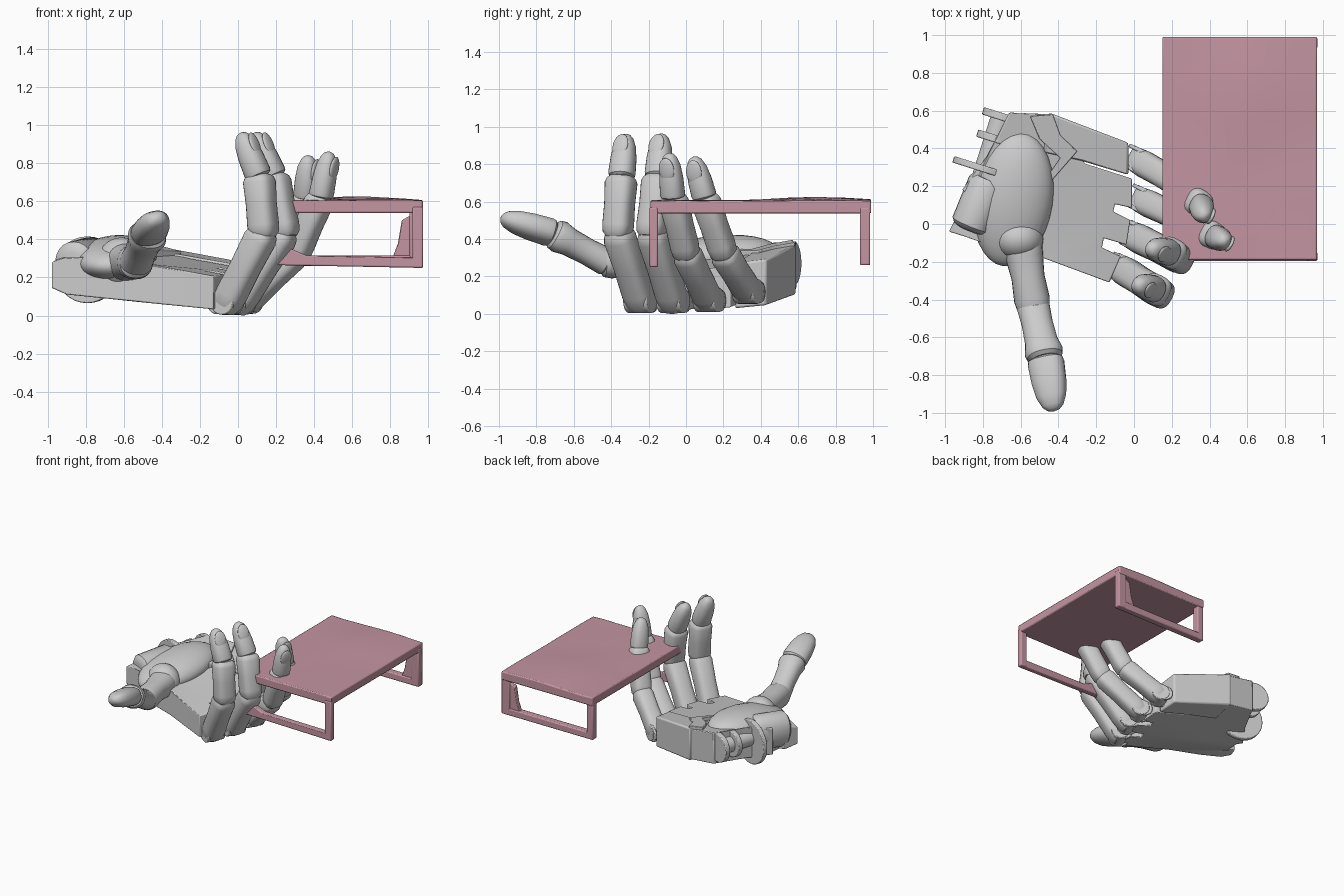
import bpy, bmesh, math, random
from mathutils import Vector, Matrix

if "Cube" in bpy.data.objects:
    bpy.data.objects.remove(bpy.data.objects["Cube"])

random.seed(2)
pink = bpy.data.materials.new("pink")
pink.diffuse_color = (0.55, 0.30, 0.36, 1)
pink.use_nodes = True
pink.node_tree.nodes["Principled BSDF"].inputs["Base Color"].default_value = pink.diffuse_color


def finish(name, bm, mat=None, bevel=0.0, angle=35):
    bmesh.ops.recalc_face_normals(bm, faces=bm.faces)
    me = bpy.data.meshes.new(name)
    bm.to_mesh(me)
    bm.free()
    ob = bpy.data.objects.new(name, me)
    bpy.context.collection.objects.link(ob)
    if mat:
        me.materials.append(mat)
    if bevel:
        m = ob.modifiers.new("bevel", 'BEVEL')
        m.width, m.segments, m.limit_method = bevel, 2, 'ANGLE'
    bpy.ops.object.select_all(action='DESELECT')
    ob.select_set(True)
    bpy.context.view_layer.objects.active = ob
    bpy.ops.object.shade_smooth_by_angle(angle=math.radians(angle))
    return ob


def box(name, lo, hi, mat=None, bevel=0.008):
    bm = bmesh.new()
    bmesh.ops.create_cube(bm, size=1)
    for v in bm.verts:
        v.co = [lo[i] + (v.co[i] + 0.5) * (hi[i] - lo[i]) for i in range(3)]
    return finish(name, bm, mat, bevel)


def prism(name, outline, low, high, mat=None, bevel=0.0):
    """Closed slab: triangulated flat, then low(x, y) and high(x, y) place both ends."""
    bm = bmesh.new()
    a = [bm.verts.new((*p, 0)) for p in outline]
    b = [bm.verts.new((*p, 1)) for p in outline]
    n = len(a)
    for i in range(n):
        bm.faces.new((a[i], a[(i + 1) % n], b[(i + 1) % n], b[i]))
    caps = [bm.faces.new(a), bm.faces.new(b)]
    bm.normal_update()
    bmesh.ops.triangulate(bm, faces=caps, ngon_method='EAR_CLIP')
    for p, u, v in zip(outline, a, b):
        u.co, v.co = low(*p), high(*p)
    return finish(name, bm, mat, bevel)


def segment(name, a, b, profile, w, d, side, n=24, power=0.7):
    """Loft rounded-box rings from a to b; profile holds (position, scale)."""
    a, b, side = Vector(a), Vector(b), Vector(side)
    u = (b - a).normalized()
    s = (side - u * side.dot(u)).normalized()
    f = u.cross(s)
    bm = bmesh.new()
    rings = []
    for t, k in profile:
        ring = []
        for i in range(n):
            c, q = math.cos(2 * math.pi * i / n), math.sin(2 * math.pi * i / n)
            x = math.copysign(abs(c) ** power, c) * w * k / 2
            y = math.copysign(abs(q) ** power, q) * d * k / 2
            ring.append(bm.verts.new(a + (b - a) * t + s * x + f * y))
        rings.append(ring)
    for r, q in zip(rings, rings[1:]):
        for i in range(n):
            bm.faces.new((r[i], r[(i + 1) % n], q[(i + 1) % n], q[i]))
    bm.faces.new(rings[0])
    bm.faces.new(rings[-1])
    return finish(name, bm)


def disc(name, centre, axis, radius, thick):
    bm = bmesh.new()
    bmesh.ops.create_cone(bm, cap_ends=True, segments=32, radius1=radius, radius2=radius, depth=thick)
    rot = Vector(axis).to_track_quat('Z', 'Y').to_matrix().to_4x4()
    bm.transform(Matrix.Translation(centre) @ rot)
    return finish(name, bm, bevel=0.006)


def ellipsoid(name, centre, radii, z_axis=(0, 0, 1)):
    bm = bmesh.new()
    bmesh.ops.create_uvsphere(bm, u_segments=28, v_segments=16, radius=1)
    rot = Vector(z_axis).to_track_quat('Z', 'Y').to_matrix().to_4x4()
    bm.transform(Matrix.Translation(centre) @ rot @ Matrix.Diagonal((*radii, 1)))
    return finish(name, bm, angle=60)


# Palm: a cupped slab with slots between the knuckles
def bottom(x, y):
    return Vector((x, y, 0.02 - 0.10 * x + max(0, y - 0.1) * 0.10 + 0.35 * max(0, -0.9 - x)))


def top(x, y):
    return Vector((x, y, 0.19 + 0.12 * (y + 0.3) - 0.14 * x - 0.5 * max(0, -0.82 - x)))


palm = [(-0.98, -0.04), (-0.90, -0.065), (-0.74, -0.12), (-0.48, -0.18), (-0.13, -0.31), (-0.07, -0.17),
        (-0.17, -0.125), (-0.16, -0.075), (-0.04, -0.11), (-0.02, 0.02), (-0.11, 0.065), (-0.10, 0.105),
        (-0.01, 0.085), (-0.01, 0.24), (-0.26, 0.32), (-0.42, 0.58), (-0.66, 0.59), (-0.78, 0.36),
        (-0.91, 0.18), (-0.87, 0.15), (-0.87, 0.05), (-0.93, 0.06)]
prism("palm", palm, bottom, top, bevel=0.006)
prism("little_finger_palm_bar", [(-0.45, 0.59), (-0.48, 0.38), (-0.28, 0.335), (-0.03, 0.26), (-0.03, 0.43)],
      lambda x, y: bottom(x, y) - Vector((0, 0, 0.01)),
      lambda x, y: top(x, y) + Vector((0, 0, 0.01)), bevel=0.012)
prism("palm_hook_plate", [(-0.55, 0.57), (-0.43, 0.58), (-0.39, 0.47), (-0.30, 0.385), (-0.44, 0.225),
                          (-0.46, 0.25), (-0.39, 0.35), (-0.50, 0.45)],
      lambda x, y: top(x, y) - Vector((0, 0, 0.02)),
      lambda x, y: top(x, y) + Vector((0, 0, 0.025)), bevel=0.005)

# Thumb mound and wrist
ellipsoid("thumb_mound", (-0.64, 0.13, 0.30), (0.21, 0.115, 0.36), (0.15, 1, 0.13))
segment("wrist_barrel", (-0.87, -0.03, 0.25), (-0.76, 0.24, 0.28),
        [(0, 0.6), (0.03, 0.85), (0.1, 1), (0.9, 1), (1, 0.85)], 0.22, 0.27, (1, -0.4, 0), power=0.9)
across = (0.3, 0.95, 0)
disc("wrist_large_disc", (-0.79, 0.29, 0.24), across, 0.175, 0.035)
disc("wrist_middle_disc", (-0.73, 0.45, 0.27), across, 0.105, 0.04)
disc("wrist_outer_disc", (-0.69, 0.565, 0.27), across, 0.115, 0.04)
disc("wrist_axle", (-0.75, 0.40, 0.27), across, 0.06, 0.36)

# Fingers: knuckle, two bones, tip and nail
BONE = [(-0.10, 0.72), (-0.02, 0.94), (0.12, 1), (0.5, 0.97), (0.9, 1.03), (0.98, 0.92), (1.03, 0.7)]
TIP = [(-0.01, 0.75), (0.03, 0.95), (0.10, 1), (0.45, 0.95), (0.72, 0.82), (0.9, 0.58), (0.97, 0.36), (1.0, 0.1)]
side, out = Vector((0.45, 0.87, 0)).normalized(), Vector((0.87, -0.45, 0.1)).normalized()
fingers = {
    "index": [(-0.055, -0.245, 0.07), (0.135, -0.365, 0.44), (0.11, -0.345, 0.73), (0.015, -0.32, 0.96)],
    "middle": [(0.01, -0.07, 0.07), (0.245, -0.185, 0.44), (0.19, -0.15, 0.73), (0.085, -0.13, 0.96)],
    "ring": [(0.05, 0.12, 0.075), (0.31, 0.0, 0.33), (0.435, -0.07, 0.62), (0.48, -0.09, 0.86)],
    "little": [(0.03, 0.33, 0.12), (0.26, 0.20, 0.33), (0.355, 0.10, 0.62), (0.37, 0.04, 0.84)],
}
for name, pts in fingers.items():
    k, p, m, t = map(Vector, pts)
    w = 0.158 if name in ("index", "middle") else 0.145
    disc(name + "_knuckle", k, side, 0.066, w * 0.9)
    for s in (-1, 1):
        disc(name + "_knuckle_plate", k + side * s * w * 0.36 - out * 0.03, side, 0.060, 0.02)
    segment(name + "_lower_bone", k, p, BONE, w, w * 1.0, side)
    segment(name + "_middle_bone", p, m, BONE, w, w * 0.97, side)
    segment(name + "_tip", m, t, TIP, w * 0.90, w * 0.86, side, power=0.85)
    u = (t - m).normalized()
    o = (out - u * out.dot(u)).normalized()
    ellipsoid(name + "_nail", m.lerp(t, 0.66) + o * w * 0.32, (0.045, 0.065, 0.015), o)

# Thumb: ball base, two bones and tip
thumb = [Vector(p) for p in ((-0.60, -0.06, 0.28), (-0.535, -0.43, 0.28), (-0.47, -0.71, 0.43), (-0.425, -0.99, 0.515))]
ellipsoid("thumb_base_ball", (-0.61, -0.08, 0.28), (0.13, 0.11, 0.13))
segment("thumb_lower_bone", thumb[0], thumb[1],
        [(-0.1, 0.9), (0, 1.1), (0.3, 1.0), (0.6, 0.88), (0.92, 0.95), (1.02, 0.88), (1.08, 0.6)],
        0.20, 0.19, (1, 0, 0), power=0.9)
segment("thumb_upper_bone", thumb[1], thumb[2],
        [(-0.1, 0.7), (0, 0.98), (0.35, 0.92), (0.7, 0.98), (0.88, 1.14), (0.97, 1.05), (1.02, 0.8)],
        0.18, 0.155, (1, 0, 0), power=0.9)
segment("thumb_tip", thumb[2], thumb[3], TIP, 0.195, 0.145, (1, 0, 0.3), power=0.85)

# Table top with a slightly uneven surface
bm = bmesh.new()
bmesh.ops.create_cube(bm, size=1)
bmesh.ops.subdivide_edges(bm, edges=bm.edges[:], cuts=7, use_grid_fill=True)
for v in bm.verts:
    x, y, z = 0.56 + 0.82 * v.co.x, 0.40 + 1.18 * v.co.y, 0.57 + 0.065 * v.co.z
    if v.co.z > 0.49:
        z += random.uniform(0, 0.006) + 0.02 * math.exp(-((x - 0.6) ** 2 + (y - 0.7) ** 2) / 0.06)
    v.co = (x, y, z)
finish("table_top", bm, pink, 0.008)

# Table end frames
box("front_right_leg", (0.915, -0.195, 0.25), (0.972, -0.15, 0.57), pink)
back_y = (0.93, 0.985)
for name, x0, x1 in (("back_left_leg", 0.15, 0.205), ("back_right_leg", 0.90, 0.972)):
    box(name, (x0, back_y[0], 0.26), (x1, back_y[1], 0.57), pink)
box("back_rail", (0.15, back_y[0], 0.26), (0.97, back_y[1], 0.315), pink)
prism("back_leg_gusset", [(0.81, 0.30), (0.93, 0.30), (0.93, 0.54), (0.86, 0.50), (0.84, 0.38)],
      lambda x, z: Vector((x, 0.94, z)), lambda x, z: Vector((x, 0.975, z)), pink, 0.006)
prism("front_rail", [(0.19, 0.265), (0.97, 0.25), (0.97, 0.305), (0.36, 0.315), (0.28, 0.35), (0.23, 0.40)],
      lambda x, z: Vector((x, -0.195, z)), lambda x, z: Vector((x, -0.15, z)), pink, 0.008)
